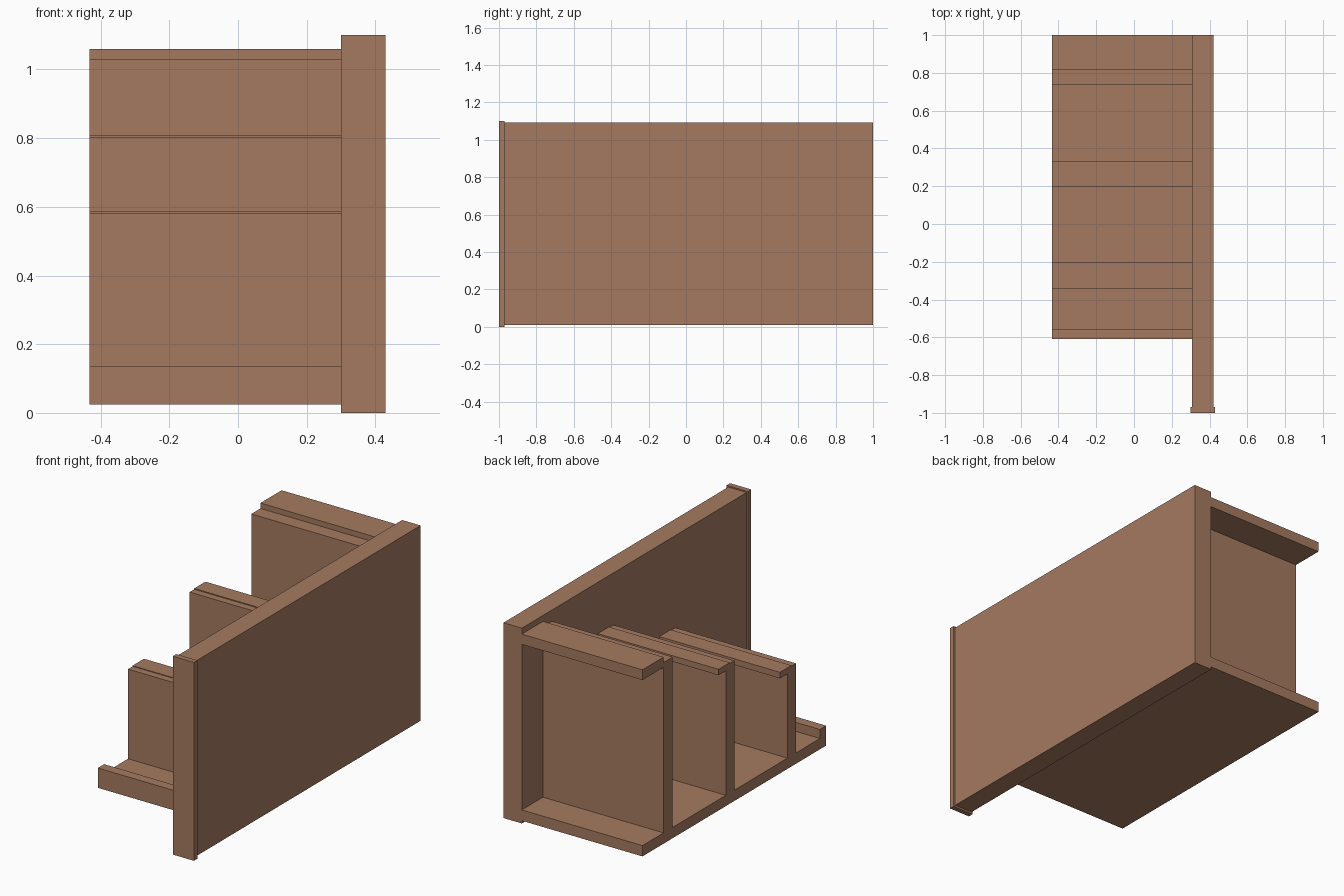
import bpy
import bmesh

if "Cube" in bpy.data.objects:
    bpy.data.objects.remove(bpy.data.objects["Cube"])

wood = bpy.data.materials.new("brown_wood")
wood.diffuse_color = (0.376, 0.195, 0.117, 1)
wood.use_nodes = True
wood.node_tree.nodes["Principled BSDF"].inputs["Base Color"].default_value = wood.diffuse_color


def box(name, x, y, z):
    """Box spanning the given (min, max) ranges."""
    bm = bmesh.new()
    bmesh.ops.create_cube(bm, size=1)
    for v in bm.verts:
        v.co = [lo + (c + 0.5) * (hi - lo) for c, (lo, hi) in zip(v.co, (x, y, z))]
    mesh = bpy.data.meshes.new(name)
    bm.to_mesh(mesh)
    bm.free()
    mesh.materials.append(wood)
    ob = bpy.data.objects.new(name, mesh)
    bpy.context.collection.objects.link(ob)
    return ob


# Side wall with its front trim board
box("side_wall", (0.307, 0.42), (-0.97, 1.0), (0.01, 1.093))
box("front_trim", (0.30, 0.43), (-1.0, -0.97), (0.0, 1.10))

# Base shelf and its raised front lip
span = (-0.433, 0.307)
box("base_shelf", span, (-0.61, 1.0), (0.025, 0.085))
box("front_lip", span, (-0.61, -0.555), (0.025, 0.135))

# Stepped dividers, each with a rail along its top
tiers = [  # name, divider y, divider top, rail y, rail z
    ("back", (0.735, 0.815), 1.03, (0.815, 1.0), (1.003, 1.06)),
    ("middle", (0.195, 0.27), 0.803, (0.235, 0.333), (0.775, 0.808)),
    ("front", (-0.345, -0.27), 0.582, (-0.305, -0.205), (0.552, 0.586)),
]
for name, div_y, top, rail_y, rail_z in tiers:
    box(name + "_divider", span, div_y, (0.085, top))
    box(name + "_rail", span, rail_y, rail_z)
